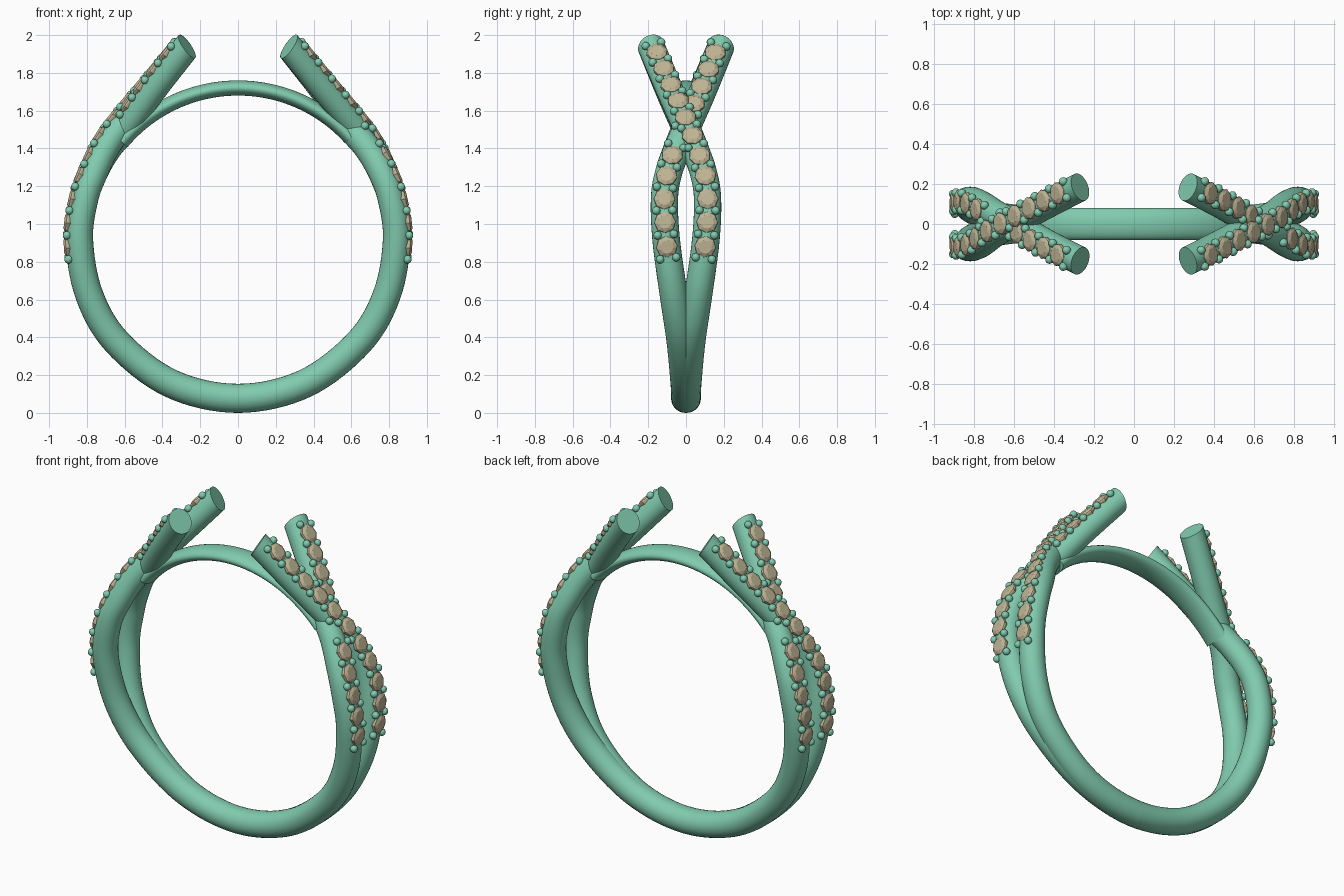
import bpy, bmesh
from math import sin, cos, pi, radians, sqrt
from mathutils import Vector, Matrix

if "Cube" in bpy.data.objects:
    bpy.data.objects.remove(bpy.data.objects["Cube"])

CZ, R = 0.917, 0.84          # ring centre height and centreline radius


def material(name, col):
    m = bpy.data.materials.new(name)
    m.diffuse_color = (*col, 1)
    m.use_nodes = True
    m.node_tree.nodes["Principled BSDF"].inputs["Base Color"].default_value = m.diffuse_color
    return m


METAL = material("green_metal", (0.22, 0.60, 0.43))
STONE = material("tan_stone", (0.52, 0.46, 0.30))


def finish(bm, name, mat, smooth=True):
    bmesh.ops.recalc_face_normals(bm, faces=bm.faces)
    me = bpy.data.meshes.new(name)
    bm.to_mesh(me)
    bm.free()
    me.materials.append(mat)
    ob = bpy.data.objects.new(name, me)
    bpy.context.collection.objects.link(ob)
    if smooth:
        bpy.ops.object.select_all(action='DESELECT')
        bpy.context.view_layer.objects.active = ob
        ob.select_set(True)
        bpy.ops.object.shade_smooth_by_angle(angle=radians(40))
    return ob


def on_ring(deg, y, dr=0.0):
    a = radians(deg)
    return Vector(((R + dr) * sin(a), y, CZ - (R + dr) * cos(a)))


def smooth_path(pts, first, n=8):
    # Catmull-Rom through the points
    p = [first] + pts + [2 * pts[-1] - pts[-2]]
    out = []
    for i in range(1, len(p) - 2):
        a, b, c, d = p[i - 1:i + 3]
        for k in range(n):
            t = k / n
            out.append(0.5 * (2 * b + (c - a) * t + (2 * a - 5 * b + 4 * c - d) * t * t
                              + (3 * b - a - 3 * c + d) * t ** 3))
    return out + [pts[-1]]


def frames(path):
    # tangent, outward normal and sideways direction at each sample
    res = []
    for i, p in enumerate(path):
        t = (path[min(i + 1, len(path) - 1)] - path[max(i - 1, 0)]).normalized()
        if i == 0:
            t = Vector((1, 0, 0))
        n = Vector((0, 1, 0)).cross(t).normalized()
        if n.dot(p - Vector((0, 0, CZ))) < 0:
            n = -n
        res.append((p, t, n, t.cross(n)))
    return res


def sweep(name, frs, rn, rb, skew=0.0, sides=28):
    bm = bmesh.new()
    rings = []
    for i, (p, t, n, b) in enumerate(frs):
        s = skew if i == len(frs) - 1 else 0
        f = i / (len(frs) - 1)
        rings.append([bm.verts.new(p + n * cos(a) * rn(f) + b * sin(a) * rb(f) + t * s * cos(a))
                      for a in (2 * pi * k / sides for k in range(sides))])
    for r0, r1 in zip(rings, rings[1:]):
        for k in range(sides):
            j = (k + 1) % sides
            bm.faces.new((r0[k], r0[j], r1[j], r1[k]))
    bm.faces.new(rings[-1])
    bm.faces.new(rings[0])
    return finish(bm, name, METAL)


def strand(side, sign, lift):
    ys = [(0, .002), (25, .006), (50, .028), (70, .066), (90, .105), (105, .114),
          (115, .092), (125, .045)]
    pts = [on_ring(d, y * sign, lift * (d == 125) * 0.5) for d, y in ys]
    pts += [on_ring(135, -0.005 * sign, lift),
            Vector((0.45, -0.092 * sign, 1.71 + lift * 0.5)),
            Vector((0.27, -0.185 * sign, 1.94))]
    first = pts[1].copy()
    first.x *= -1
    flip = Matrix.Rotation(pi, 3, 'Z') if side < 0 else Matrix.Identity(3)
    return [tuple(flip @ v for v in fr) for fr in frames(smooth_path(pts, first))]


def at_length(frs, lens, s):
    i = max(k for k in range(len(lens) - 1) if lens[k] <= s)
    f = (s - lens[i]) / (lens[i + 1] - lens[i])
    return [a.lerp(b, f) for a, b in zip(frs[i], frs[i + 1])]


def add_stone(bm, p, t, n, b):
    # faceted cut: skirt, girdle, crown, flat table
    rings = []
    for h, r, turn in ((.045, .05, 0), (.066, .058, 0), (.073, .056, 0), (.084, .036, .5)):
        rings.append([bm.verts.new(p + n * h + (t * cos(a) + b * sin(a)) * r)
                      for a in (2 * pi * (k + turn) / 8 for k in range(8))])
    for q, (r0, r1) in enumerate(zip(rings, rings[1:])):
        for k in range(8):
            j = (k + 1) % 8
            if q < 2:
                bm.faces.new((r0[k], r0[j], r1[j], r1[k]))
            else:
                bm.faces.new((r0[k], r0[j], r1[k]))
                bm.faces.new((r0[j], r1[j], r1[k]))
    bm.faces.new(rings[-1])
    bm.faces.new(rings[0])


def set_stones(label, frs, skip):
    lens = [0.0]
    for a, b in zip(frs, frs[1:]):
        lens.append(lens[-1] + (b[0] - a[0]).length)
    start = next(l for l, f in zip(lens, frs) if f[0].z > 0.86)
    step = (lens[-1] - 0.10 - start) / 10
    gems, beads = bmesh.new(), bmesh.new()
    for k in range(11):
        if k not in skip:
            add_stone(gems, *at_length(frs, lens, start + k * step))
    for k in range(12):
        p, t, n, b = at_length(frs, lens, start + (k - 0.5) * step)
        for s in (-1, 1):
            bmesh.ops.create_uvsphere(beads, u_segments=14, v_segments=9, radius=0.022,
                                      matrix=Matrix.Translation(p + n * .066 + b * s * .043))
    finish(gems, label + "_stones", STONE, smooth=False)
    finish(beads, label + "_prong_beads", METAL)


# Four crossing band strands, each with a row of stones
for side, sname in ((1, "right"), (-1, "left")):
    for sign, lift, kind in ((1, 0.025, "over"), (-1, 0.0, "under")):
        frs = strand(side, sign, lift)
        label = f"{sname}_{kind}"
        rad = lambda f: 0.077 - 0.005 * min(1, f * 2)
        sweep(label + "_strand", frs, rad, rad, skew=0.02)
        set_stones(label, frs, (5, 6) if kind == "under" else ())

# Flattened bridge closing the finger hole at the top
arc = [on_ring(130 + 100 * k / 48, 0, -0.037) for k in range(49)]
sweep("top_bridge", frames(arc)[1:], lambda f: 0.04, lambda f: 0.08)
